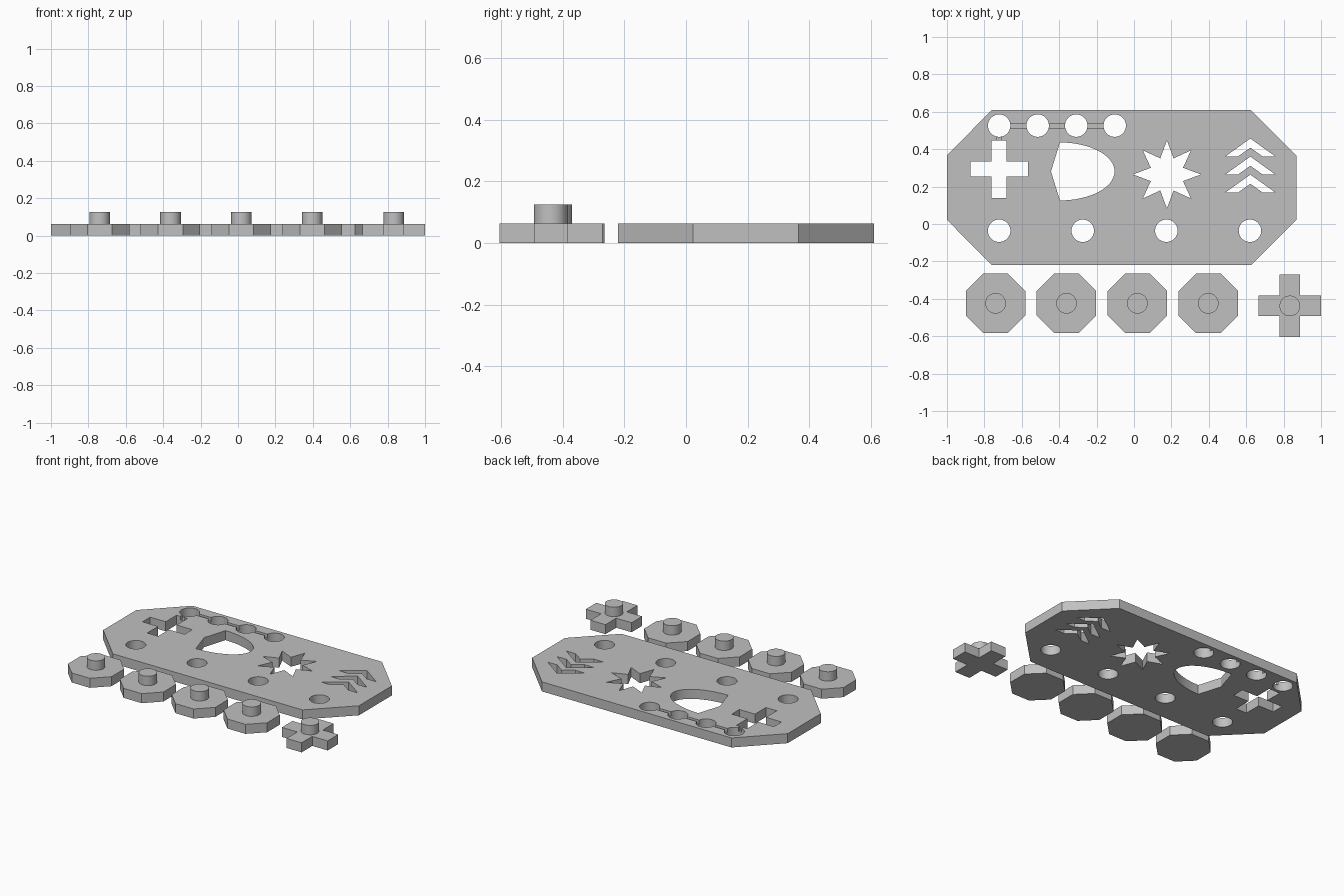
import bpy, bmesh
from math import sin, cos, pi

if "Cube" in bpy.data.objects:
    bpy.data.objects.remove(bpy.data.objects["Cube"])

THICK, PEG_TOP, PEG_R, HOLE_R = 0.063, 0.125, 0.055, 0.06

grey = bpy.data.materials.new("plain grey")
grey.use_nodes = True
grey.diffuse_color = (0.53, 0.53, 0.53, 1)
grey.node_tree.nodes["Principled BSDF"].inputs["Base Color"].default_value = grey.diffuse_color


def ring(cx, cy, radii, n, start=0.0):
    """Points round a centre, cycling through the given radii."""
    return [(cx + radii[i % len(radii)] * cos(start + 2 * pi * i / n),
             cy + radii[i % len(radii)] * sin(start + 2 * pi * i / n)) for i in range(n)]


def plus(cx, cy, arm, half):
    corner = [(arm, -half), (arm, half), (half, half)]
    points = []
    for _ in range(4):
        points += [(cx + x, cy + y) for x, y in corner]
        corner = [(-y, x) for x, y in corner]
    return points


def bar(x0, x1, y0, y1):
    return [(x0, y0), (x1, y0), (x1, y1), (x0, y1)]


def prisms(name, profiles, z0, z1):
    """One object made of upright prisms, one for each outline."""
    bm = bmesh.new()
    for profile in profiles:
        base = bm.faces.new([bm.verts.new((x, y, z0)) for x, y in profile])
        top = bmesh.ops.extrude_face_region(bm, geom=[base])["geom"]
        bmesh.ops.translate(bm, vec=(0, 0, z1 - z0),
                            verts=[v for v in top if isinstance(v, bmesh.types.BMVert)])
    bmesh.ops.recalc_face_normals(bm, faces=bm.faces)
    mesh = bpy.data.meshes.new(name)
    bm.to_mesh(mesh)
    bm.free()
    mesh.materials.append(grey)
    obj = bpy.data.objects.new(name, mesh)
    bpy.context.collection.objects.link(obj)
    return obj


def cut(obj, cutter):
    """Subtract the cutter for good, then drop it."""
    cutter.hide_render = True
    mod = obj.modifiers.new("cut", "BOOLEAN")
    mod.operation, mod.solver, mod.object = "DIFFERENCE", "EXACT", cutter
    bpy.context.view_layer.update()
    result = bpy.data.meshes.new_from_object(obj.evaluated_get(bpy.context.evaluated_depsgraph_get()))
    obj.modifiers.clear()
    obj.data = result
    bpy.data.objects.remove(cutter)


# Board with clipped corners
board = prisms("board", [[(-0.76, -0.22), (0.625, -0.22), (0.868, 0.022), (0.868, 0.365),
                          (0.625, 0.61), (-0.76, 0.61), (-1, 0.367), (-1, 0.022)]], 0, THICK)

# Through holes: two rows of round holes
LEFT, ROW_Y = -0.721, 0.526
holes = [ring(LEFT + 0.447 * i, -0.036, [HOLE_R], 48) for i in range(4)]
holes += [ring(LEFT + 0.206 * i, ROW_Y, [HOLE_R], 48) for i in range(4)]

# Through holes: plus, shield and star
holes.append(plus(LEFT, 0.293, 0.154, 0.04))
shield = [(-0.396 + 0.292 * cos(a), 0.281 + 0.155 * sin(a))
          for a in [pi * (i / 32 - 0.5) for i in range(33)]]
holes.append(shield + [(-0.444, 0.281)])
holes.append(ring(0.176, 0.265, [0.182, 0.093], 16))

# Through holes: three stacked chevrons
for i in range(3):
    x, tip = 0.622, 0.457 - 0.0965 * i
    end = tip - 0.096
    holes.append([(x, tip), (x - 0.134, end), (x - 0.066, end),
                  (x, tip - 0.049), (x + 0.066, end), (x + 0.134, end)])
cut(board, prisms("hole_cutter", holes, -0.1, 0.2))

# Shallow channels linking the upper holes and the plus
channels = [bar(LEFT, LEFT + 0.618, ROW_Y - 0.012, ROW_Y + 0.012),
            bar(LEFT - 0.012, LEFT + 0.012, 0.42, 0.5)]
cut(board, prisms("channel_cutter", channels, THICK - 0.025, 0.2))

# Pegged tokens: four octagons and one plus
parts = [board]
tokens = [("octagon_token_%d" % (i + 1), -0.74 + 0.379 * i, -0.424) for i in range(4)]
tokens.append(("plus_token", 0.833, -0.438))
for name, x, y in tokens:
    if name.startswith("plus"):
        outline = plus(x, y, 0.167, 0.055)
    else:
        outline = ring(x, y, [0.159 / cos(pi / 8)], 8, pi / 8)
    parts.append(prisms(name, [outline], 0, THICK))
    parts.append(prisms(name + "_peg", [ring(x, y, [PEG_R], 48)], THICK - 0.02, PEG_TOP))

# Smooth round walls, crisp edges
bpy.ops.object.select_all(action="DESELECT")
for part in parts:
    part.select_set(True)
bpy.context.view_layer.objects.active = board
bpy.ops.object.shade_smooth_by_angle(angle=pi / 9)
